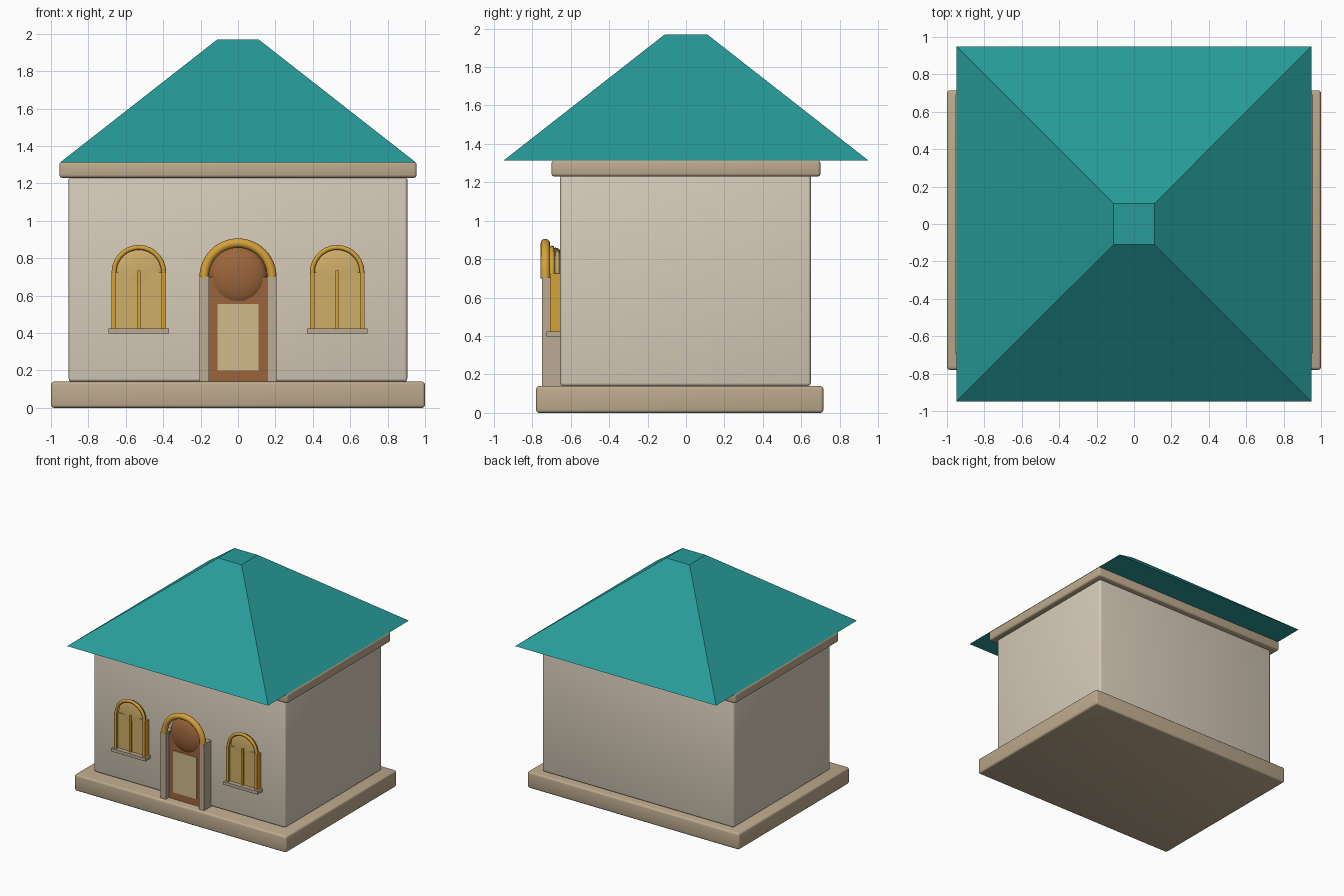
import bpy, bmesh, math
from mathutils import Vector

if "Cube" in bpy.data.objects:
    bpy.data.objects.remove(bpy.data.objects["Cube"], do_unlink=True)


def material(name, rgb):
    m = bpy.data.materials.new(name)
    m.use_nodes = True
    m.diffuse_color = (*rgb, 1)
    m.node_tree.nodes["Principled BSDF"].inputs["Base Color"].default_value = (*rgb, 1)
    return m


PLASTER = material("warm plaster", (0.68, 0.60, 0.49))
STONE = material("tan stone", (0.51, 0.40, 0.27))
PALE_STONE = material("jamb stone", (0.50, 0.41, 0.30))
TEAL = material("teal roof", (0.02, 0.33, 0.32))
GOLD = material("gold trim", (0.66, 0.36, 0.04))
AMBER = material("amber glass", (0.62, 0.42, 0.14))
CREAM = material("cream panel", (0.63, 0.50, 0.26))
WOOD = material("brown wood", (0.33, 0.13, 0.045))


def finish(name, bm, mat, smooth=False):
    bmesh.ops.recalc_face_normals(bm, faces=bm.faces)
    for f in bm.faces:
        f.smooth = smooth
    mesh = bpy.data.meshes.new(name)
    bm.to_mesh(mesh)
    bm.free()
    mesh.materials.append(mat)
    ob = bpy.data.objects.new(name, mesh)
    bpy.context.collection.objects.link(ob)
    return ob


def box(name, lo, hi, mat, bevel=0):
    """Box between two corners, with softly rounded edges if bevel is set."""
    bm = bmesh.new()
    bmesh.ops.create_cube(bm, size=1)
    lo, hi = Vector(lo), Vector(hi)
    bmesh.ops.scale(bm, vec=hi - lo, verts=bm.verts)
    bmesh.ops.translate(bm, vec=(lo + hi) / 2, verts=bm.verts)
    if bevel:
        bmesh.ops.bevel(bm, geom=bm.edges[:], offset=bevel, segments=3,
                        profile=0.5, affect="EDGES")
    return finish(name, bm, mat, bool(bevel))


def dome(name, centre, radius, depth, mat):
    """Flattened sphere facing the front."""
    bm = bmesh.new()
    bmesh.ops.create_uvsphere(bm, u_segments=32, v_segments=16, radius=1)
    bmesh.ops.scale(bm, vec=(radius, depth, radius), verts=bm.verts)
    bmesh.ops.translate(bm, vec=centre, verts=bm.verts)
    return finish(name, bm, mat, True)


def arch(name, centre, major, minor, steps, sides, mat):
    """Half ring standing upright, with capped ends."""
    bm = bmesh.new()
    rings = []
    for i in range(steps + 1):
        a = math.pi * i / steps
        ring = []
        for j in range(sides):
            b = 2 * math.pi * j / sides
            r = major + minor * math.cos(b)
            p = Vector((r * math.cos(a), minor * math.sin(b), r * math.sin(a)))
            ring.append(bm.verts.new(p + Vector(centre)))
        rings.append(ring)
    for r0, r1 in zip(rings, rings[1:]):
        for j in range(sides):
            k = (j + 1) % sides
            bm.faces.new((r0[j], r0[k], r1[k], r1[j]))
    bm.faces.new(rings[0])
    bm.faces.new(rings[-1])
    ob = finish(name, bm, mat, True)
    bpy.ops.object.select_all(action="DESELECT")
    ob.select_set(True)
    bpy.context.view_layer.objects.active = ob
    bpy.ops.object.shade_smooth_by_angle(angle=math.radians(50))
    return ob


# Main masses
box("plinth", (-1, -0.78, 0), (1, 0.715, 0.14), STONE, 0.016)
box("walls", (-0.905, -0.655, 0.14), (0.905, 0.65, 1.24), PLASTER, 0.016)
box("cornice", (-0.955, -0.70, 1.23), (0.955, 0.70, 1.315), STONE, 0.016)

# Hipped roof with a small flat top
bm = bmesh.new()
bmesh.ops.create_cube(bm, size=2)
for v in bm.verts:
    half, z = (0.11, 1.97) if v.co.z > 0 else (0.95, 1.313)
    v.co = (v.co.x * half, v.co.y * half, z)
finish("roof", bm, TEAL)

# Doorway
box("door", (-0.157, -0.71, 0.14), (0.157, -0.645, 0.70), WOOD)
box("door_panel", (-0.11, -0.718, 0.20), (0.11, -0.70, 0.555), CREAM)
dome("door_dome", (0, -0.68, 0.705), 0.155, 0.06, WOOD)
arch("door_arch", (0, -0.732, 0.70), 0.181, 0.025, 24, 12, GOLD)
for side, s in (("right", -1), ("left", 1)):
    x0, x1 = sorted((s * 0.155, s * 0.205))
    box(side + "_door_jamb", (x0, -0.75, 0.14), (x1, -0.645, 0.705), PALE_STONE)

# Windows
for side, x in (("right", -0.53), ("left", 0.53)):
    name = side + "_window_"
    box(name + "pane", (x - 0.13, -0.688, 0.42), (x + 0.13, -0.645, 0.725), AMBER)
    dome(name + "dome", (x, -0.668, 0.725), 0.13, 0.022, AMBER)
    arch(name + "arch", (x, -0.697, 0.725), 0.133, 0.013, 14, 8, GOLD)
    box(name + "mullion", (x - 0.008, -0.70, 0.42), (x + 0.008, -0.645, 0.735), GOLD)
    for end, s in (("right", -1), ("left", 1)):
        c = x + s * 0.134
        box(name + end + "_bar", (c - 0.012, -0.708, 0.42),
            (c + 0.012, -0.645, 0.725), GOLD)
    box(name + "sill", (x - 0.162, -0.725, 0.397), (x + 0.162, -0.645, 0.424), PALE_STONE)
